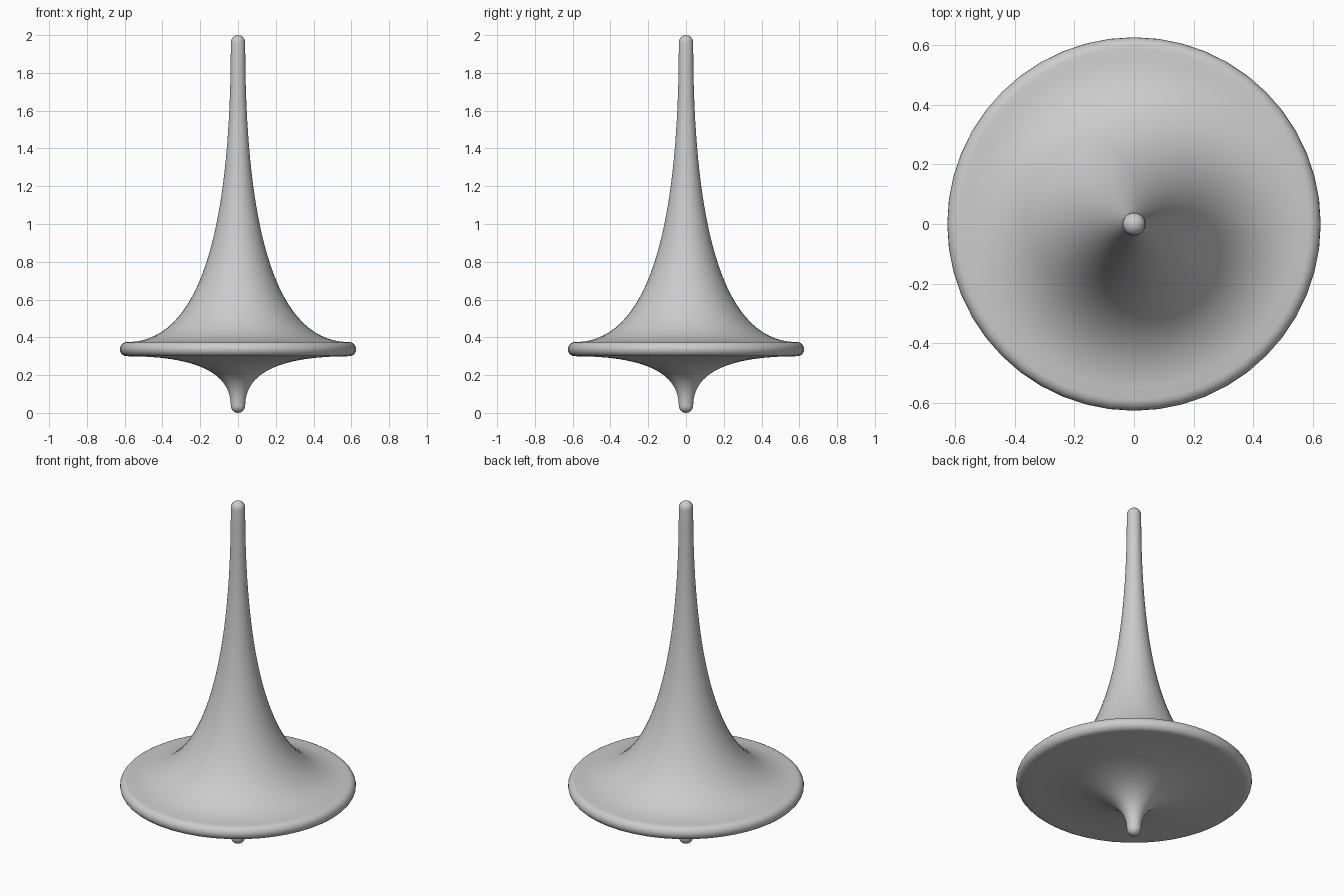
import bpy, bmesh, math

SEGMENTS = 48
STEM_R, RIM_R = 0.038, 0.588
RIM_LOW, RIM_HIGH = 0.30, 0.375

cube = bpy.data.objects.get("Cube")
if cube:
    bpy.data.objects.remove(cube, do_unlink=True)

grey = bpy.data.materials.new("plain grey")
grey.use_nodes = True
colour = (0.6, 0.6, 0.6, 1)
grey.diffuse_color = colour
grey.node_tree.nodes["Principled BSDF"].inputs["Base Color"].default_value = colour


def arc(r, z, radius, start, end, steps):
    """Circular arc in the profile plane, angles in degrees."""
    angles = [math.radians(start + (end - start) * i / steps) for i in range(steps + 1)]
    return [(r + radius * math.cos(a), z + radius * math.sin(a)) for a in angles]


def sweep(start, corner, end, steps):
    """Concave flare from start to end, pulled towards the corner."""
    points = []
    for i in range(1, steps):
        t = i / steps
        a, b, c = (1 - t) ** 2, 2 * t * (1 - t), t * t
        points.append(tuple(a * s + b * k + c * e for s, k, e in zip(start, corner, end)))
    return points


def lathe(name, profile):
    """Spin an open profile, whose ends lie on the axis, around z."""
    bm = bmesh.new()
    verts = [bm.verts.new((r if r > 1e-5 else 0, 0, z)) for r, z in profile]
    edges = [bm.edges.new(pair) for pair in zip(verts, verts[1:])]
    bmesh.ops.spin(bm, geom=verts + edges, cent=(0, 0, 0), axis=(0, 0, 1),
                   angle=math.tau, steps=SEGMENTS, use_merge=True)
    bmesh.ops.remove_doubles(bm, verts=bm.verts, dist=1e-5)
    bmesh.ops.recalc_face_normals(bm, faces=bm.faces)
    mesh = bpy.data.meshes.new(name)
    bm.to_mesh(mesh)
    bm.free()
    mesh.materials.append(grey)
    obj = bpy.data.objects.new(name, mesh)
    bpy.context.collection.objects.link(obj)
    bpy.ops.object.select_all(action="DESELECT")
    obj.select_set(True)
    bpy.context.view_layer.objects.active = obj
    bpy.ops.object.shade_smooth_by_angle(angle=math.radians(60))
    return obj


# Rounded tip, lower flare, rounded rim, tall upper flare, rounded handle end
rim_radius = (RIM_HIGH - RIM_LOW) / 2
tip = arc(0, STEM_R, STEM_R, -90, 0, 6)
rim = arc(RIM_R, RIM_LOW + rim_radius, rim_radius, -90, 90, 10)
handle = arc(0, 2 - STEM_R, STEM_R, 0, 90, 6)
lower = sweep(tip[-1], (STEM_R, RIM_LOW), rim[0], 16)
upper = sweep(rim[-1], (STEM_R, RIM_HIGH), handle[0], 28)
lathe("spinning_top", tip + lower + rim + upper + handle)
